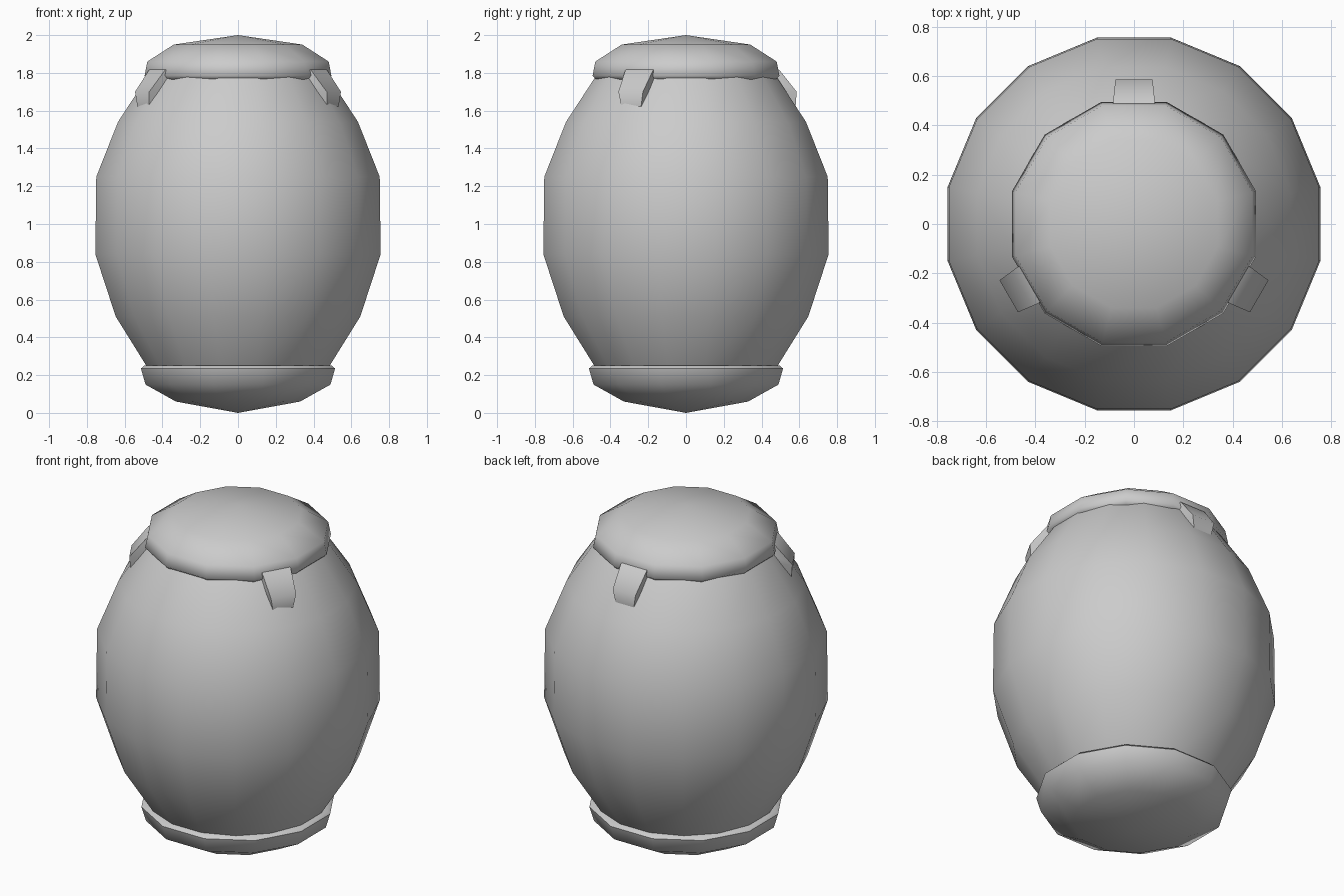
import bpy, bmesh, math
from mathutils import Matrix

if "Cube" in bpy.data.objects:
    bpy.data.objects.remove(bpy.data.objects["Cube"])

grey = bpy.data.materials.new("stone_grey")
grey.diffuse_color = (0.6, 0.6, 0.6, 1)
grey.use_nodes = True
grey.node_tree.nodes["Principled BSDF"].inputs["Base Color"].default_value = grey.diffuse_color


def finish(name, bm, angle):
    bmesh.ops.recalc_face_normals(bm, faces=bm.faces)
    mesh = bpy.data.meshes.new(name)
    bm.to_mesh(mesh)
    bm.free()
    mesh.materials.append(grey)
    ob = bpy.data.objects.new(name, mesh)
    bpy.context.collection.objects.link(ob)
    bpy.ops.object.select_all(action='DESELECT')
    ob.select_set(True)
    bpy.context.view_layer.objects.active = ob
    bpy.ops.object.shade_smooth_by_angle(angle=math.radians(angle))
    return ob


def lathe(name, profile, sides, angle=60):
    """Closed turned shape; sides face the axes, zero radius makes a tip."""
    bm = bmesh.new()
    rings = []
    for r, z in profile:
        n = 1 if r == 0 else sides
        rings.append([bm.verts.new((r * math.cos((k + .5) * math.tau / sides),
                                    r * math.sin((k + .5) * math.tau / sides), z))
                      for k in range(n)])
    for a, b in zip(rings, rings[1:]):
        for k in range(sides):
            j = (k + 1) % sides
            quad = [a[k % len(a)], a[j % len(a)], b[j % len(b)], b[k % len(b)]]
            bm.faces.new(list(dict.fromkeys(quad)))
    return finish(name, bm, angle)


# Bulging barrel body
lathe("barrel_body", [(0, .22), (.47, .22), (.495, .25), (.66, .51), (.77, .84),
                      (.765, 1.25), (.648, 1.54), (.495, 1.77), (.46, 1.81), (0, 1.81)], 16)

# Domed lid with rolled rim
lathe("lid", [(0, 2), (.352, 1.95), (.497, 1.86), (.512, 1.785),
              (.485, 1.76), (.40, 1.765), (0, 1.79)], 12)

# Dished base
lathe("base", [(0, 0), (.34, .06), (.507, .15), (.532, .235),
               (.515, .25), (.42, .25), (0, .25)], 12)

# Three clasps hooked over the rim: (radius, height, half width, inner radius)
sections = [(.44, 1.84, .07, .36), (.495, 1.815, .085, .38),
            (.586, 1.70, .075, .42), (.58, 1.62, .06, .50)]
for i, deg in enumerate((90, 210, 330)):
    bm = bmesh.new()
    rings = [[bm.verts.new(p) for p in ((r, -w, z), (r, w, z), (ri, w, z), (ri, -w, z))]
             for r, z, w, ri in sections]
    for a, b in zip(rings, rings[1:]):
        for k in range(4):
            j = (k + 1) % 4
            bm.faces.new((a[k], a[j], b[j], b[k]))
    bm.faces.new(rings[0])
    bm.faces.new(rings[-1])
    bm.transform(Matrix.Rotation(math.radians(deg), 4, 'Z'))
    finish(f"clasp_{i + 1}", bm, 50)
